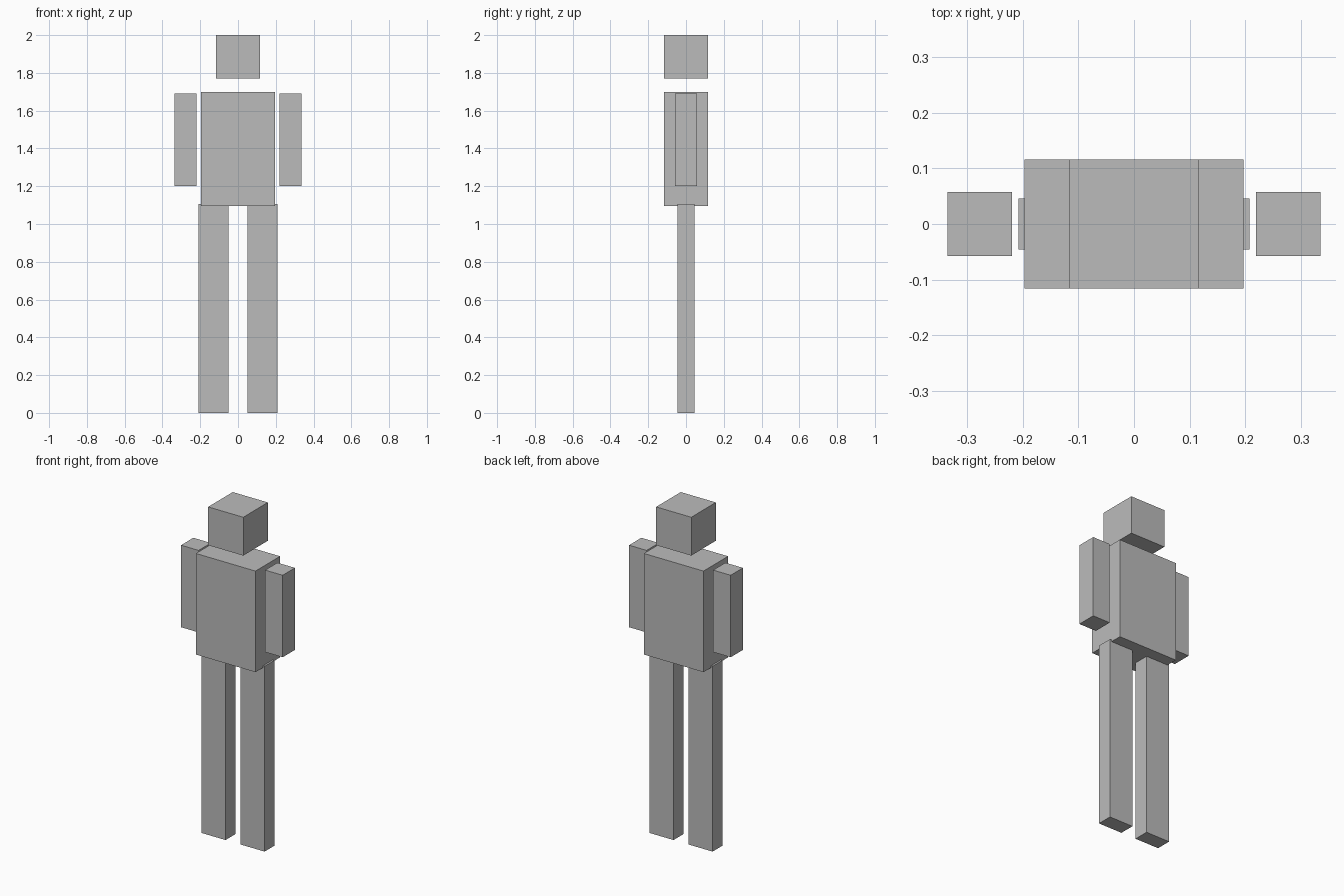
import bpy

if "Cube" in bpy.data.objects:
    bpy.data.objects.remove(bpy.data.objects["Cube"])

grey = bpy.data.materials.new("plain_grey")
grey.diffuse_color = (0.5, 0.5, 0.5, 1.0)
grey.use_nodes = True
grey.node_tree.nodes["Principled BSDF"].inputs["Base Color"].default_value = grey.diffuse_color


def box(name, x, y, z):
    """Box from (min, max) ranges on each axis."""
    bpy.ops.mesh.primitive_cube_add(
        size=1, location=[(r[0] + r[1]) / 2 for r in (x, y, z)])
    ob = bpy.context.object
    ob.name = name
    ob.scale = [r[1] - r[0] for r in (x, y, z)]
    bpy.ops.object.transform_apply(location=False, rotation=False, scale=True)
    ob.data.materials.append(grey)
    return ob


# Head floating above the torso
box("head", (-0.116, 0.116), (-0.116, 0.116), (1.771, 2.0))
box("torso", (-0.197, 0.197), (-0.116, 0.116), (1.096, 1.70))

# Paired limbs; leg tops reach slightly into the torso
for side, s in (("left", 1), ("right", -1)):
    box(side + "_arm", sorted((s * 0.22, s * 0.336)), (-0.058, 0.058), (1.20, 1.69))
    box(side + "_leg", sorted((s * 0.05, s * 0.208)), (-0.046, 0.046), (0.0, 1.107))
